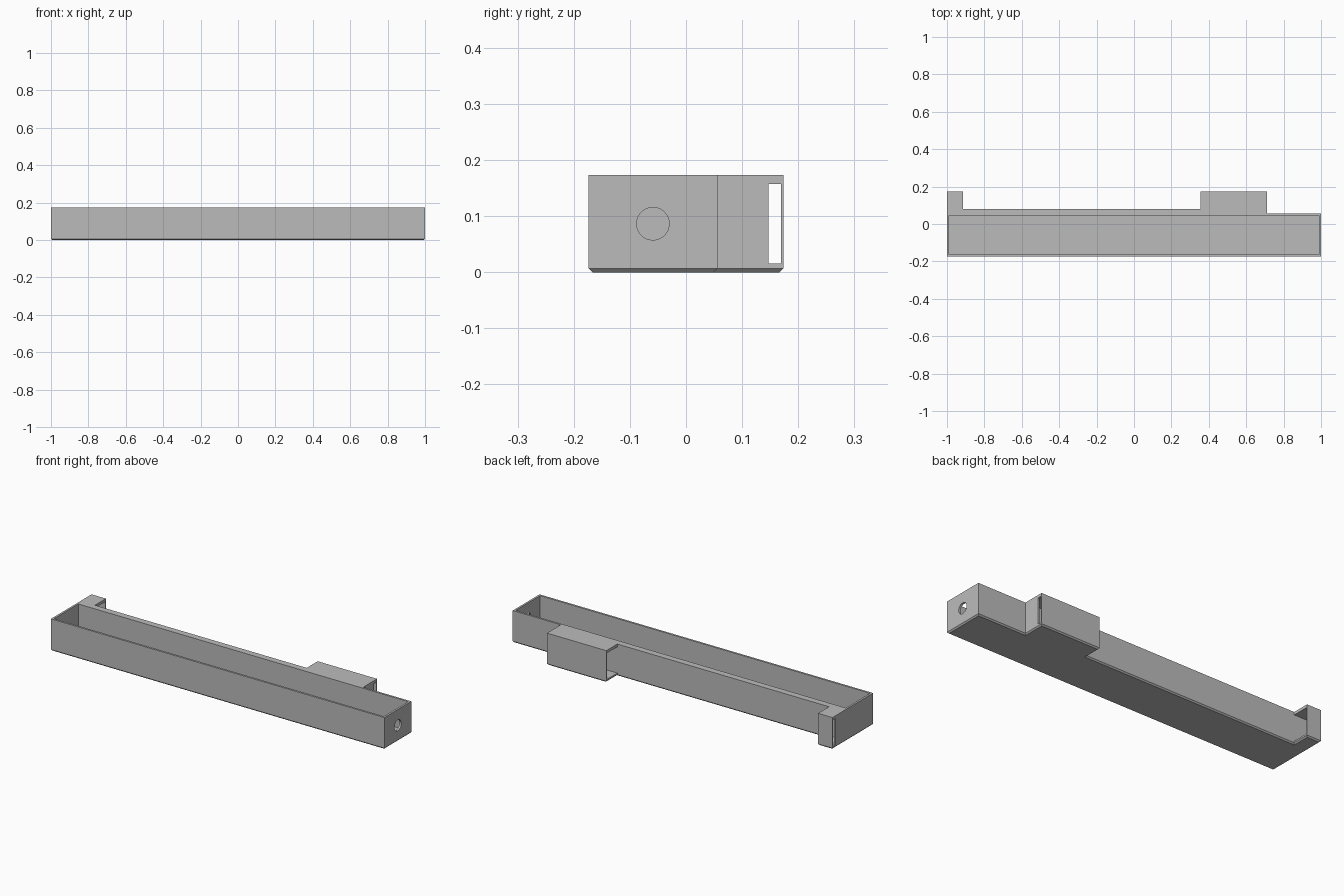
import bpy
import bmesh
from math import pi

if "Cube" in bpy.data.objects:
    bpy.data.objects.remove(bpy.data.objects["Cube"], do_unlink=True)

HEIGHT = 0.173
WALL = 0.011
FLOOR = 0.0155
FRONT, BACK = -0.174, 0.174
RAIL, TRAY_BACK = 0.08, 0.056      # rear faces of the thick and thin back wall
SLOT_IN, SLOT_OUT = 0.147, 0.169
POST, BOX_A, BOX_B = -0.914, 0.356, 0.712
MID_Y = (FRONT + TRAY_BACK) / 2

grey = bpy.data.materials.new("plain grey")
grey.use_nodes = True
colour = (0.5, 0.5, 0.5, 1)
grey.diffuse_color = colour
grey.node_tree.nodes["Principled BSDF"].inputs["Base Color"].default_value = colour


def prism(name, outline, z0, z1, chamfer=0):
    """Extrude a plan outline upward, optionally chamfering its bottom rim."""
    bm = bmesh.new()
    base = bm.faces.new([bm.verts.new((x, y, z0)) for x, y in outline])
    top = bmesh.ops.extrude_face_region(bm, geom=[base], use_keep_orig=True)["geom"]
    for item in top:
        if isinstance(item, bmesh.types.BMVert):
            item.co.z = z1
    bmesh.ops.recalc_face_normals(bm, faces=bm.faces)
    if chamfer:
        rim = [e for e in bm.edges if all(v.co.z == base.verts[0].co.z for v in e.verts)]
        bmesh.ops.bevel(bm, geom=rim, offset=chamfer, segments=1, affect="EDGES")
    mesh = bpy.data.meshes.new(name)
    bm.to_mesh(mesh)
    bm.free()
    mesh.materials.append(grey)
    obj = bpy.data.objects.new(name, mesh)
    bpy.context.collection.objects.link(obj)
    return obj


def cut(target, cutter):
    cutter.hide_render = True
    mod = target.modifiers.new("cut", "BOOLEAN")
    mod.operation = "DIFFERENCE"
    mod.solver = "EXACT"
    mod.object = cutter
    bpy.context.view_layer.objects.active = target
    bpy.ops.object.modifier_apply(modifier=mod.name)
    bpy.data.objects.remove(cutter, do_unlink=True)


# Tray body with the end post, thick rear rail and rear box in one outline
tray = prism("tray_body", [
    (-1, FRONT), (1, FRONT), (1, TRAY_BACK), (BOX_B, TRAY_BACK),
    (BOX_B, BACK), (BOX_A, BACK), (BOX_A, RAIL),
    (POST, RAIL), (POST, BACK), (-1, BACK)], 0, HEIGHT, chamfer=0.007)

# Open trough
end = 1 - WALL
y0, y1 = FRONT + WALL, TRAY_BACK - WALL
cut(tray, prism("trough_cutter", [(-end, y0), (end, y0), (end, y1), (-end, y1)],
                FLOOR, HEIGHT + 0.1))

# Pockets facing each other in the post and box, with a narrow slot through their ends
inner = BOX_B - WALL
cut(tray, prism("pocket_cutter", [
    (-1.1, SLOT_IN), (-end, SLOT_IN), (-end, RAIL), (inner, RAIL),
    (inner, SLOT_IN), (1.1, SLOT_IN), (1.1, SLOT_OUT), (-1.1, SLOT_OUT)],
    FLOOR, HEIGHT - FLOOR))

# Round hole in the left end wall
bpy.ops.mesh.primitive_cylinder_add(vertices=48, radius=0.029, depth=0.1,
                                    location=(1, MID_Y, HEIGHT / 2),
                                    rotation=(0, pi / 2, 0))
hole = bpy.context.object
hole.name = "hole_cutter"
hole.data.materials.append(grey)
cut(tray, hole)

# Smooth only the hole; all other edges stay sharp
bpy.ops.object.select_all(action="DESELECT")
tray.select_set(True)
bpy.context.view_layer.objects.active = tray
bpy.ops.object.shade_smooth_by_angle(angle=pi / 9)
